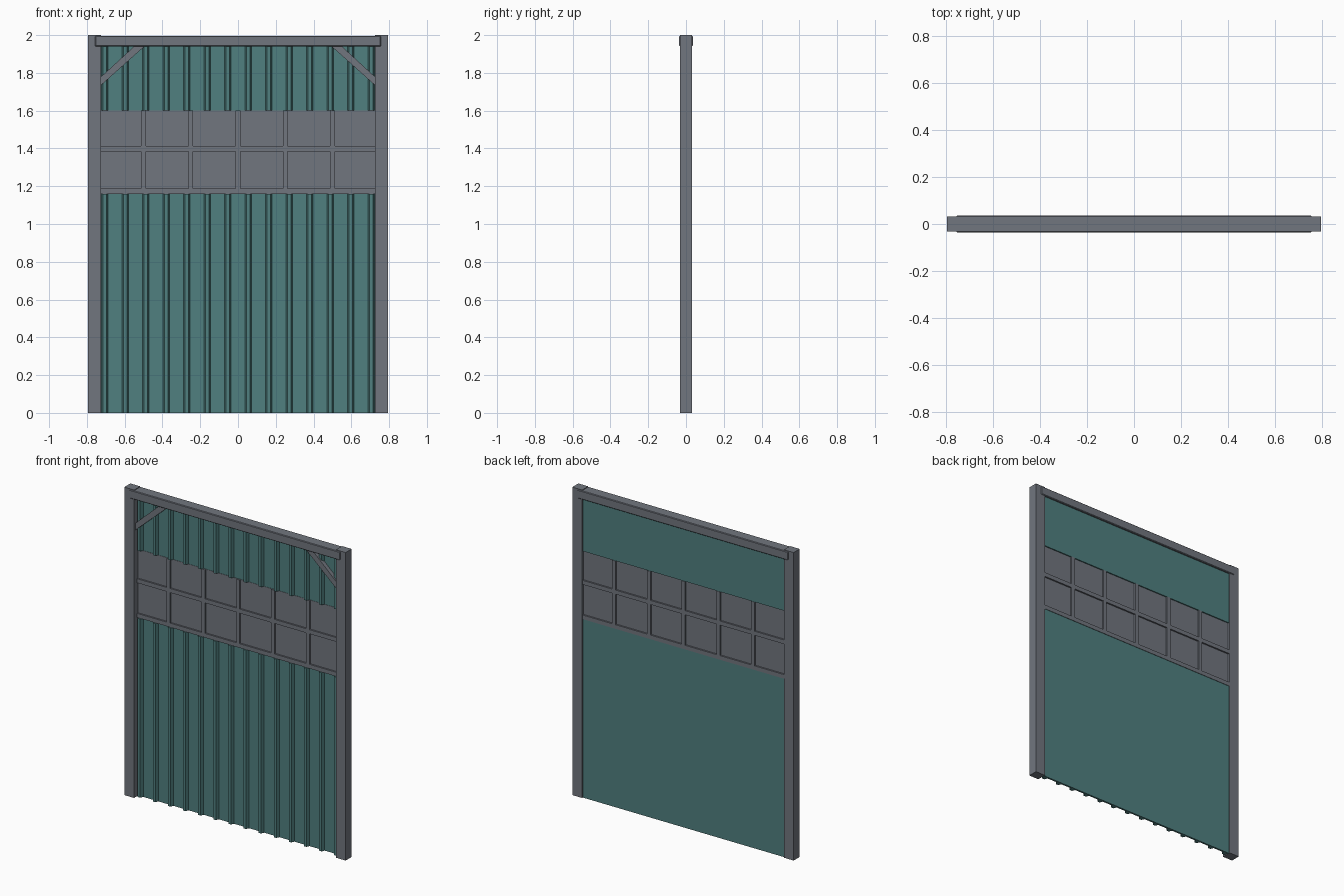
import bpy, bmesh

cube = bpy.data.objects.get("Cube")
if cube:
    bpy.data.objects.remove(cube, do_unlink=True)


def material(name, rgb):
    m = bpy.data.materials.new(name)
    m.use_nodes = True
    m.diffuse_color = (*rgb, 1)
    m.node_tree.nodes["Principled BSDF"].inputs["Base Color"].default_value = (*rgb, 1)
    return m


GREY = material("steel grey", (0.165, 0.18, 0.21))
TEAL = material("teal sheet", (0.08, 0.215, 0.215))


def prism(name, points, direction, mat):
    """Extrude a closed outline along a direction."""
    bm = bmesh.new()
    face = bm.faces.new([bm.verts.new(p) for p in points])
    out = bmesh.ops.extrude_face_region(bm, geom=[face])
    moved = [v for v in out["geom"] if isinstance(v, bmesh.types.BMVert)]
    bmesh.ops.translate(bm, verts=moved, vec=direction)
    bmesh.ops.recalc_face_normals(bm, faces=bm.faces)
    mesh = bpy.data.meshes.new(name)
    bm.to_mesh(mesh)
    bm.free()
    mesh.materials.append(mat)
    obj = bpy.data.objects.new(name, mesh)
    bpy.context.collection.objects.link(obj)
    return obj


def box(name, x, y, z, mat):
    base = [(x[0], y[0], z[0]), (x[1], y[0], z[0]), (x[1], y[1], z[0]), (x[0], y[1], z[0])]
    return prism(name, base, (0, 0, z[1] - z[0]), mat)


POST_IN, POST_OUT = 0.725, 0.795
WIN_LOW, WIN_HIGH = 1.16, 1.6
SHEET_FRONT, SHEET_BACK, RIB_FRONT = 0.012, 0.024, -0.008

# Posts and corner braces, mirrored left and right
for side, s in (("left", 1), ("right", -1)):
    box(side + "_post", sorted((s * POST_IN, s * POST_OUT)), (-0.031, 0.031), (0, 2), GREY)
    outline = [(0.73, 1.73), (0.73, 1.775), (0.545, 1.945), (0.49, 1.945)]
    prism(side + "_brace", [(s * x, -0.018, z) for x, z in outline], (0, 0.026, 0), GREY)

# Top beam with slightly eased edges
beam = box("top_beam", (-0.757, 0.757), (-0.036, 0.036), (1.94, 1.996), GREY)
bevel = beam.modifiers.new("eased_edges", "BEVEL")
bevel.width = 0.004
bevel.segments = 1


# Ribbed sheets above and below the windows
def ribbed_sheet(name, low, high):
    outline = [(-0.73, SHEET_BACK), (-0.73, SHEET_FRONT)]
    for i in range(14):
        c = (i - 6.5) * 0.1086
        outline += [(c - 0.017, SHEET_FRONT), (c - 0.009, RIB_FRONT),
                    (c + 0.009, RIB_FRONT), (c + 0.017, SHEET_FRONT)]
    outline += [(0.73, SHEET_FRONT), (0.73, SHEET_BACK)]
    prism(name, [(x, y, low) for x, y in outline], (0, 0, high - low), TEAL)


ribbed_sheet("lower_sheet", 0, WIN_LOW)
ribbed_sheet("upper_sheet", WIN_HIGH, 1.945)

# Window band: thin pane with a grid of bars
box("window_pane", (-0.73, 0.73), (0.01, 0.017), (WIN_LOW, WIN_HIGH), GREY)
BAR_Y = (0.0, 0.027)
for name, low in (("sill_bar", WIN_LOW), ("middle_bar", 1.385)):
    box(name, (-0.73, 0.73), BAR_Y, (low, low + 0.027), GREY)
for i in range(-2, 3):
    x = i * 0.25
    box("upright_bar", (x - 0.0125, x + 0.0125), BAR_Y, (WIN_LOW, WIN_HIGH), GREY)
